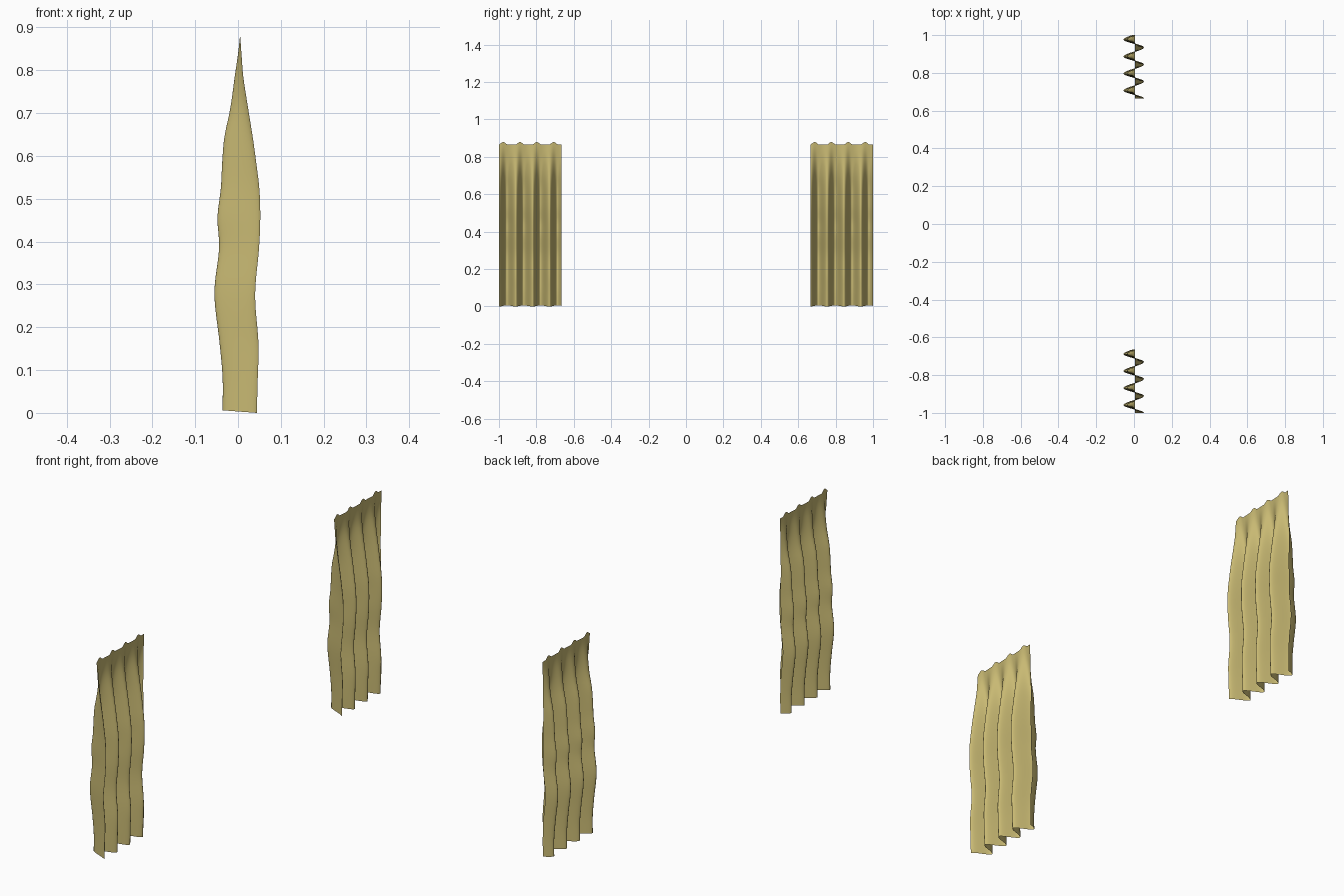
import bpy, bmesh, math

if "Cube" in bpy.data.objects:
    bpy.data.objects.remove(bpy.data.objects["Cube"])

cloth = bpy.data.materials.new("straw yellow cloth")
cloth.diffuse_color = (0.578, 0.485, 0.171, 1)
cloth.use_nodes = True
cloth.node_tree.nodes["Principled BSDF"].inputs["Base Color"].default_value = cloth.diffuse_color

# Side outline of the folds: height, back (-x) reach, front (+x) reach
OUTLINE = [(0, -.036, .044), (.08, -.036, .046), (.16, -.043, .048), (.28, -.055, .040),
           (.39, -.044, .049), (.46, -.048, .052), (.53, -.040, .050), (.59, -.037, .043),
           (.65, -.032, .035), (.72, -.018, .024), (.80, -.007, .012), (.84, -.001, .009),
           (.88, .004, .006)]
WIDTH, PERIOD, COLS, ROWS = 0.335, 0.09, 104, 44


def reach(z, k):
    """Smooth (Catmull-Rom style) interpolation of one outline column."""
    n = len(OUTLINE)
    i = max(j for j in range(n - 1) if OUTLINE[j][0] <= z)

    def slope(j):
        a, b = OUTLINE[max(j - 1, 0)], OUTLINE[min(j + 1, n - 1)]
        return (b[k] - a[k]) / (b[0] - a[0])
    a, b = OUTLINE[i], OUTLINE[i + 1]
    h = b[0] - a[0]
    t = (z - a[0]) / h
    return ((2*t**3 - 3*t**2 + 1) * a[k] + (t**3 - 2*t**2 + t) * h * slope(i)
            + (3*t**2 - 2*t**3) * b[k] + (t**3 - t**2) * h * slope(i + 1))


def fold(phase):
    """Pleat wave from -1 to 1, a little steeper on one flank."""
    f = phase % 1
    f = f / .46 * .5 if f < .46 else .5 + (f - .46) / .54 * .5
    return math.cos(2 * math.pi * f)


def curtain(name, y0):
    bm = bmesh.new()
    grid = []
    for r in range(ROWS + 1):
        row = []
        for c in range(COLS + 1):
            y = WIDTH * c / COLS
            p = y / PERIOD
            # scalloped top hem, nearly straight bottom hem
            top = .866 + .013 * max(0, math.cos(2 * math.pi * (p - .25))) ** 1.5
            base = .003 - .003 * fold(p)
            s = r / ROWS
            z = base + (top - base) * s
            zo = min(.8799, .88 * s)
            lo, hi = reach(zo, 1), reach(zo, 2)
            x = (lo + hi) / 2 + (hi - lo) / 2 * fold(p)
            row.append(bm.verts.new((x, y0 + y, z)))
        grid.append(row)
    for a, b in zip(grid, grid[1:]):
        for c in range(COLS):
            bm.faces.new((a[c], a[c + 1], b[c + 1], b[c])).smooth = True
    me = bpy.data.meshes.new(name)
    bm.to_mesh(me)
    bm.free()
    me.materials.append(cloth)
    ob = bpy.data.objects.new(name, me)
    bpy.context.collection.objects.link(ob)


# Two identical pleated panels
curtain("near_curtain", -1.0)
curtain("far_curtain", 1.0 - WIDTH)
